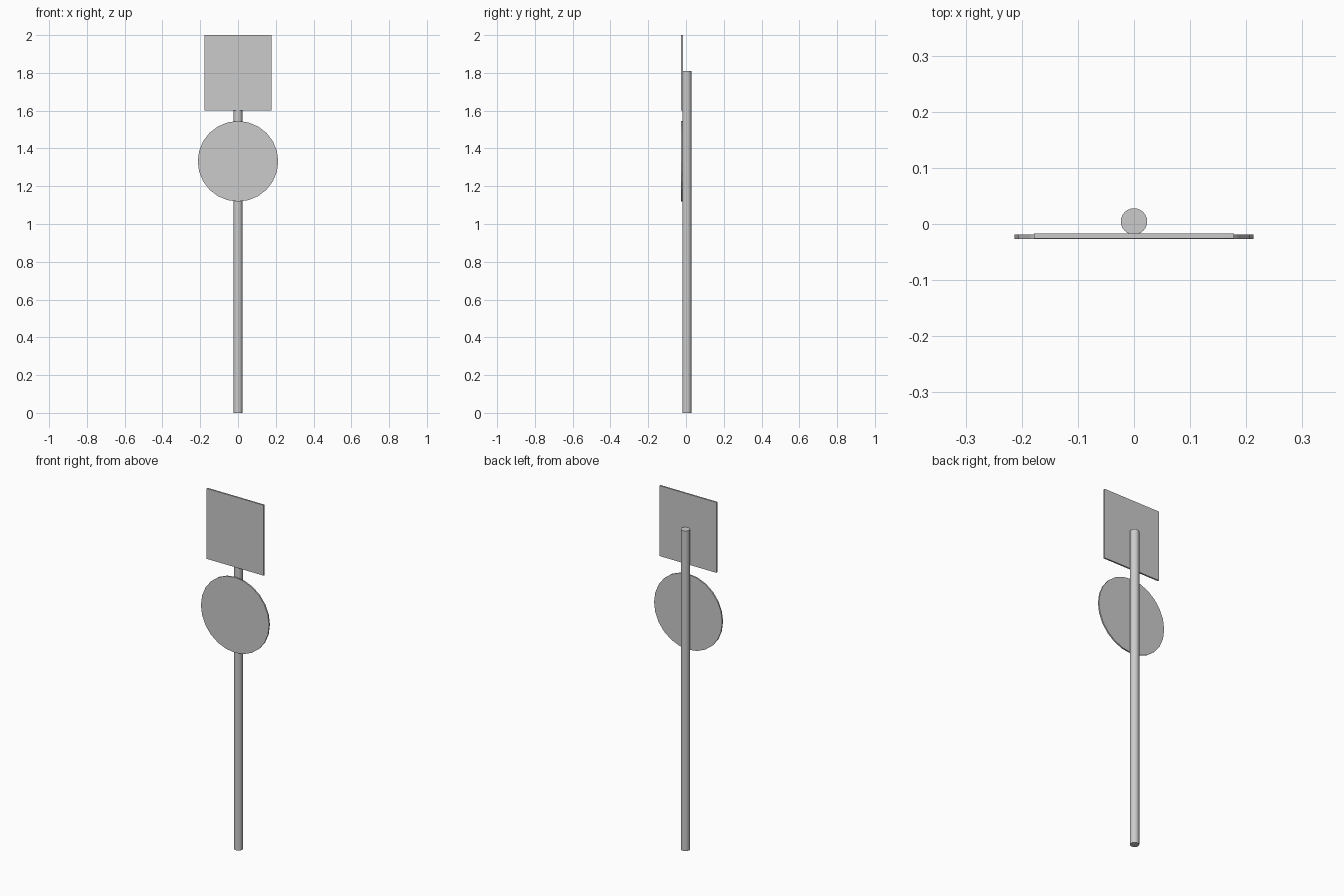
import bpy, math

if "Cube" in bpy.data.objects:
    bpy.data.objects.remove(bpy.data.objects["Cube"])

def cylinder(name, radius, depth, loc, sides, rot=(0, 0, 0)):
    bpy.ops.mesh.primitive_cylinder_add(vertices=sides, radius=radius, depth=depth,
                                        location=loc, rotation=rot)
    ob = bpy.context.object
    ob.name = name
    return ob

# round post
post = cylinder("post", 0.0235, 1.81, (0, 0.0045, 0.905), 24)
bpy.ops.object.shade_smooth_by_angle()

# round sign disc, facing the front
cylinder("round_sign", 0.213, 0.008, (0, -0.023, 1.332), 24, (math.pi / 2, 0, 0))

# rectangular sign plate above it
bpy.ops.mesh.primitive_cube_add(size=1, location=(0, -0.021, 1.801))
plate = bpy.context.object
plate.name = "square_sign"
plate.scale = (0.356, 0.009, 0.398)
